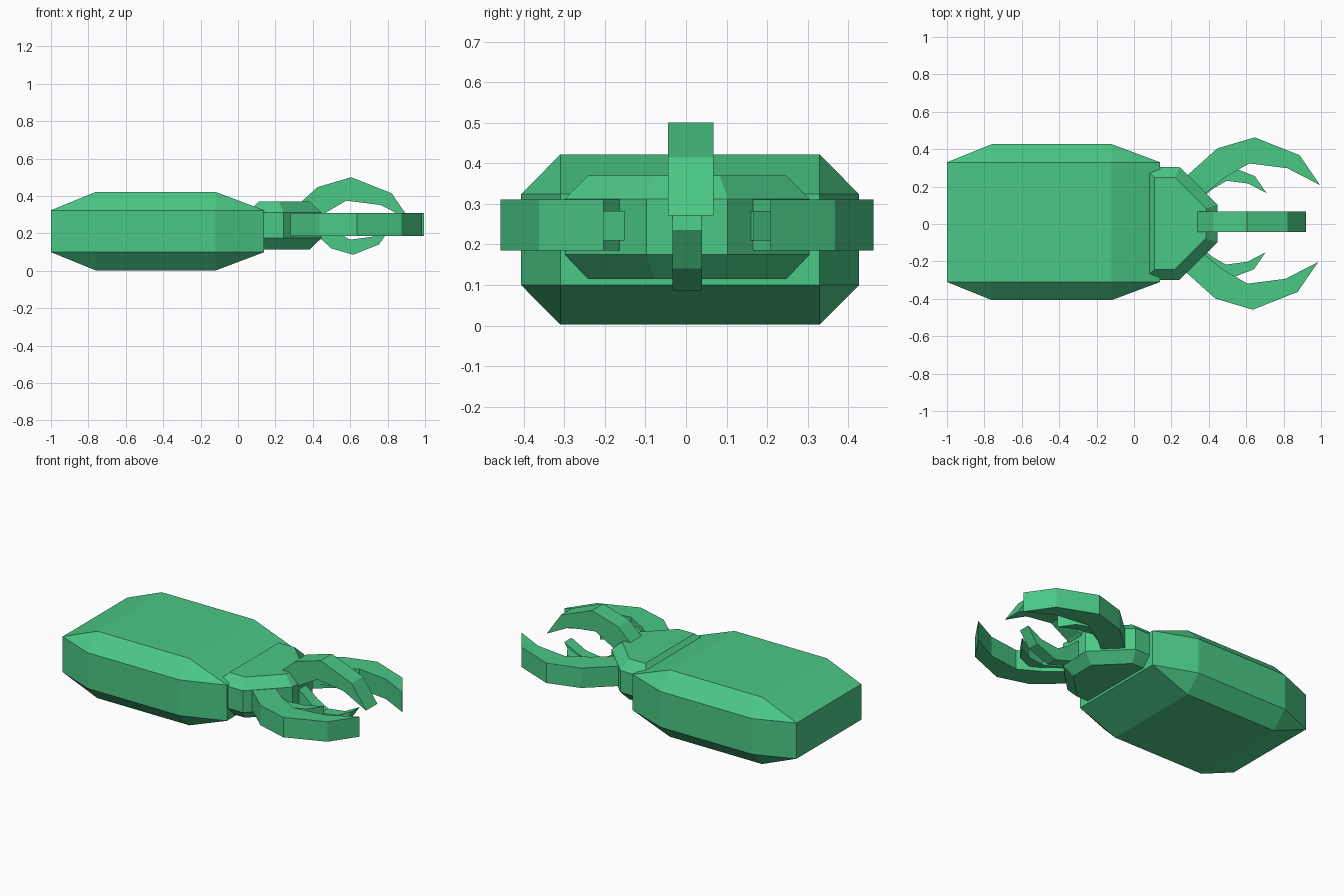
import bpy, bmesh, math
from mathutils import Vector

if "Cube" in bpy.data.objects:
    bpy.data.objects.remove(bpy.data.objects["Cube"])

green = bpy.data.materials.new("green_shell")
green.diffuse_color = (0.07, 0.58, 0.24, 1)
green.use_nodes = True
green.node_tree.nodes["Principled BSDF"].inputs["Base Color"].default_value = green.diffuse_color


def finish(name, bm):
    bmesh.ops.recalc_face_normals(bm, faces=bm.faces)
    mesh = bpy.data.meshes.new(name)
    bm.to_mesh(mesh)
    bm.free()
    mesh.materials.append(green)
    obj = bpy.data.objects.new(name, mesh)
    bpy.context.collection.objects.link(obj)
    return obj


def hull(name, points):
    """Faceted convex solid around the points, with flat areas merged."""
    bm = bmesh.new()
    for p in points:
        bm.verts.new(p)
    bmesh.ops.convex_hull(bm, input=bm.verts)
    bmesh.ops.dissolve_limit(bm, angle_limit=math.radians(1),
                             verts=bm.verts, edges=bm.edges)
    return finish(name, bm)


# Body: chamfered box tapering to a small rectangle at both ends
CY, CZ = 0.01, 0.212
body = []
for sy in (-1, 1):
    for sz in (-1, 1):
        for x in (-1.0, 0.14):
            body.append((x, CY + sy * 0.32, CZ + sz * 0.112))
        for x in (-0.76, -0.12):
            body.append((x, CY + sy * 0.32, CZ + sz * 0.21))
            body.append((x, CY + sy * 0.417, CZ + sz * 0.112))
hull("body", body)

# Head: wedge-fronted block, bevelled at top and bottom
outer = [(0.05, 0.302), (0.243, 0.302), (0.446, 0.10)]
inner = [(0.11, 0.245), (0.22, 0.245), (0.385, 0.08)]
head = []
for outline, zs in ((outer, (0.175, 0.312)), (inner, (0.115, 0.37))):
    head += [(x, 0.003 + s * y, z) for x, y in outline for z in zs for s in (-1, 1)]
hull("head", head)

# Claw outline measured back from its tip: (along, outward)
CLAW = [(0, 0), (-0.11, 0.16), (-0.35, 0.255), (-0.55, 0.196), (-0.71, 0.052),
        (-0.76, 0), (-0.68, -0.10), (-0.51, 0.04), (-0.378, 0.116), (-0.175, 0.09)]


def claw(name, tip, out, scale, width):
    """Flat hooked claw bulging along 'out', centred on its tip."""
    out, tip = Vector(out), Vector(tip)
    side = Vector((1, 0, 0)).cross(out) * width
    bm = bmesh.new()
    face = bm.faces.new([bm.verts.new(tip - side / 2 + Vector((a * scale, 0, 0)) + out * b * scale)
                         for a, b in CLAW])
    ext = bmesh.ops.extrude_face_region(bm, geom=[face])
    moved = [g for g in ext["geom"] if isinstance(g, bmesh.types.BMVert)]
    bmesh.ops.translate(bm, verts=moved, vec=side)
    return finish(name, bm)


# Large side claws and the small ones nested inside them
claw("left_claw", (0.995, 0.208, 0.248), (0, 1, 0), 1, 0.125)
claw("right_claw", (0.985, -0.203, 0.248), (0, -1, 0), 1, 0.125)
claw("left_inner_claw", (0.708, 0.166, 0.246), (0, 1, 0), 0.56, 0.072)
claw("right_inner_claw", (0.703, -0.152, 0.246), (0, -1, 0), 0.56, 0.072)

# Vertical claws above and below
claw("top_claw", (0.92, 0.012, 0.271), (0, 0, 1), 0.9, 0.112)
claw("bottom_claw", (0.818, 0.003, 0.234), (0, 0, -1), 0.58, 0.072)
